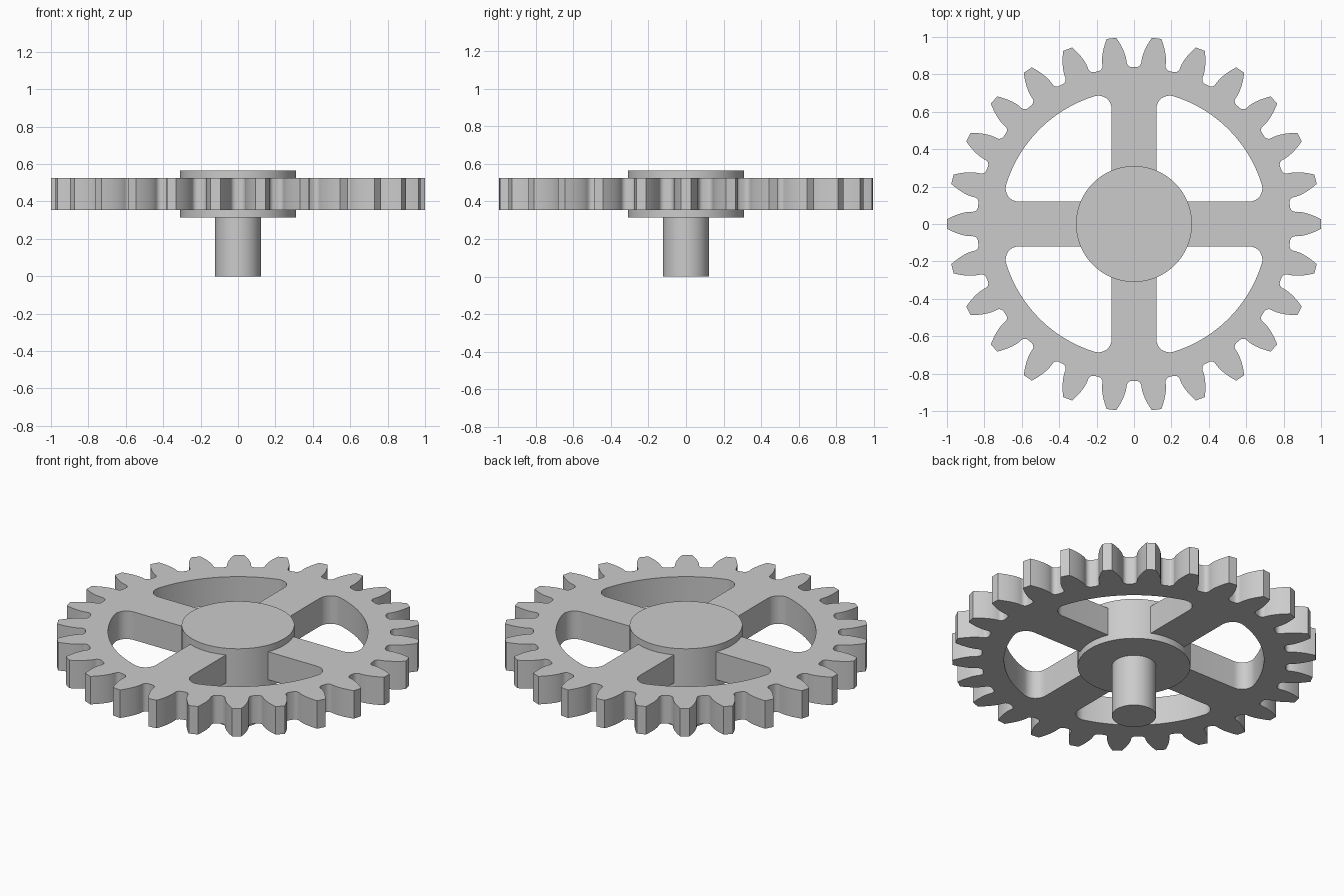
import bpy, math
from math import sin, cos, tan, acos, pi, sqrt

cube = bpy.data.objects.get("Cube")
if cube:
    bpy.data.objects.remove(cube, do_unlink=True)

grey = bpy.data.materials.new("light grey")
grey.use_nodes = True
COLOUR = (0.6, 0.6, 0.6, 1)
grey.diffuse_color = COLOUR
grey.node_tree.nodes["Principled BSDF"].inputs["Base Color"].default_value = COLOUR

TEETH = 26
TIP_R = 1.0
MODULE = 2 * TIP_R / (TEETH + 2)
PITCH_R = MODULE * TEETH / 2
ROOT_R = PITCH_R - 1.25 * MODULE
PRESSURE = math.radians(20)
BASE_R = PITCH_R * cos(PRESSURE)
WHEEL_BOTTOM, WHEEL_TOP = 0.355, 0.525
SPOKE_HALF, RIM_R, FILLET = 0.12, 0.715, 0.07


def polar(r, a):
    return (r * cos(a), r * sin(a))


def half_angle(r):
    """Half the angle a tooth covers at radius r, following an involute."""
    inv = lambda a: tan(a) - a
    return pi / (2 * TEETH) + inv(PRESSURE) - inv(acos(min(1, BASE_R / r)))


def gear_outline():
    # one flank as (radius, angle from tooth centre), tip to root
    flank = []
    for i in range(7):
        r = TIP_R + (BASE_R - TIP_R) * i / 6
        flank.append((r, half_angle(r)))
    # rounded corner where the flank meets the root circle
    f = 0.027
    edge = half_angle(BASE_R)
    for i in range(6):
        t = pi / 2 * i / 5
        flank.append((ROOT_R + f * (1 - sin(t)), edge + f * (1 - cos(t)) / ROOT_R))
    points = []
    for k in range(TEETH):
        centre = 2 * pi * k / TEETH
        points += [polar(r, centre - a) for r, a in reversed(flank)]
        points += [polar(r, centre + a) for r, a in flank]
    return points


def window_outline(turn):
    """Opening between two spokes, with rounded outer corners."""
    c = SPOKE_HALF + FILLET
    d = sqrt((RIM_R - FILLET) ** 2 - c ** 2)
    lean = math.atan2(c, d)
    points = [(SPOKE_HALF, SPOKE_HALF)]
    for i in range(9):
        a = -pi / 2 + (lean + pi / 2) * i / 8
        points.append((d + FILLET * cos(a), c + FILLET * sin(a)))
    for i in range(1, 24):
        points.append(polar(RIM_R, lean + (pi / 2 - 2 * lean) * i / 24))
    for i in range(9):
        a = pi / 2 - lean + (lean + pi / 2) * i / 8
        points.append((c + FILLET * cos(a), d + FILLET * sin(a)))
    s, k = sin(turn), cos(turn)
    return [(x * k - y * s, x * s + y * k) for x, y in points]


def finish(obj):
    obj.data.materials.clear()
    obj.data.materials.append(grey)
    bpy.ops.object.select_all(action='DESELECT')
    obj.select_set(True)
    bpy.context.view_layer.objects.active = obj
    bpy.ops.object.shade_smooth_by_angle(angle=math.radians(25))


def plate(name, outlines, bottom, top):
    """Flat filled outline with holes, extruded between two heights."""
    curve = bpy.data.curves.new(name, 'CURVE')
    curve.dimensions = '2D'
    curve.fill_mode = 'BOTH'
    curve.extrude = (top - bottom) / 2
    for outline in outlines:
        spline = curve.splines.new('POLY')
        spline.points.add(len(outline) - 1)
        for p, (x, y) in zip(spline.points, outline):
            p.co = (x, y, 0, 1)
        spline.use_cyclic_u = True
    obj = bpy.data.objects.new(name, curve)
    obj.location.z = (top + bottom) / 2
    bpy.context.collection.objects.link(obj)
    bpy.ops.object.select_all(action='DESELECT')
    obj.select_set(True)
    bpy.context.view_layer.objects.active = obj
    bpy.ops.object.convert(target='MESH')
    finish(bpy.context.object)


def cylinder(name, radius, bottom, top):
    bpy.ops.mesh.primitive_cylinder_add(vertices=96, radius=radius, depth=top - bottom,
                                        location=(0, 0, (top + bottom) / 2))
    bpy.context.object.name = name
    finish(bpy.context.object)


# toothed rim and four spokes in one plate
windows = [window_outline(k * pi / 2) for k in range(4)]
plate("gear_wheel", [gear_outline()] + windows, WHEEL_BOTTOM, WHEEL_TOP)

# hub through the wheel, and the shaft below it
cylinder("hub", 0.31, 0.315, 0.565)
cylinder("shaft", 0.122, 0.0, 0.315)
